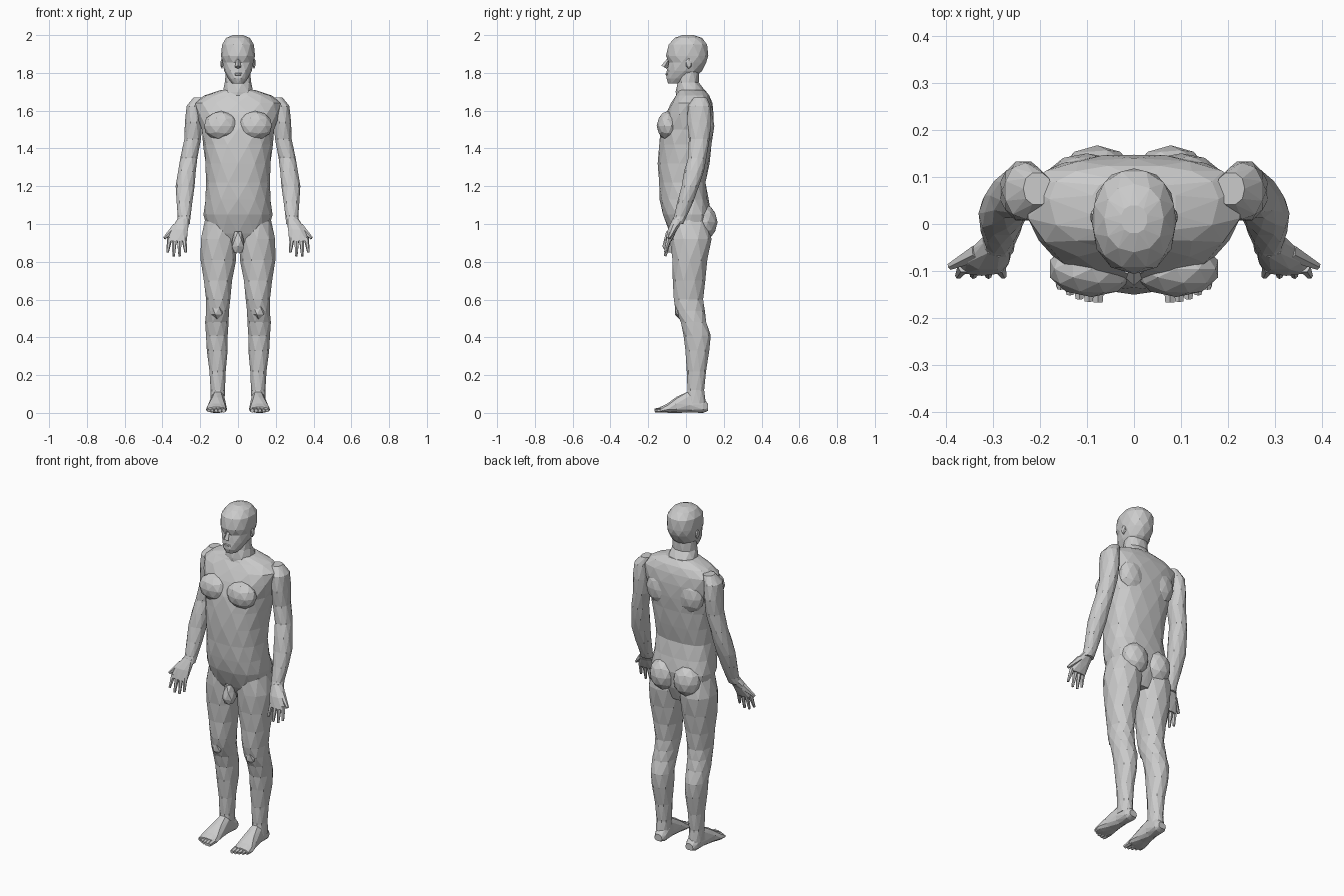
import bpy
import bmesh
from math import cos, sin, tau, copysign
from mathutils import Vector, Matrix

if "Cube" in bpy.data.objects:
    bpy.data.objects.remove(bpy.data.objects["Cube"], do_unlink=True)

UNIT = 0.01  # all measures below are in hundredths
SIDES = ((1, "left"), (-1, "right"))

grey = bpy.data.materials.new("plain grey")
grey.use_nodes = True
grey.diffuse_color = (0.6, 0.6, 0.6, 1)
grey.node_tree.nodes["Principled BSDF"].inputs["Base Color"].default_value = (0.6, 0.6, 0.6, 1)


def finish(bm, name):
    """Scale to model units, fix normals and link a flat shaded object."""
    bmesh.ops.scale(bm, vec=Vector((UNIT, UNIT, UNIT)), verts=bm.verts)
    bmesh.ops.recalc_face_normals(bm, faces=bm.faces)
    mesh = bpy.data.meshes.new(name)
    bm.to_mesh(mesh)
    bm.free()
    mesh.materials.append(grey)
    obj = bpy.data.objects.new(name, mesh)
    bpy.context.collection.objects.link(obj)
    return obj


def soften(value, power):
    return copysign(abs(value) ** power, value)


def loft(name, rings, sign=1, count=10, bias=0.5, power=0.9, along_y=False):
    """Skin rings of (position, x, half width, low, high) with staggered facets."""
    bm = bmesh.new()
    loops = []
    for k, (position, x, half, low, high) in enumerate(rings):
        middle = low + (high - low) * bias
        loop = []
        for i in range(count):
            angle = tau * (i + 0.5 * (k % 2)) / count
            across = sign * (x + half * soften(cos(angle), power))
            depth = soften(sin(angle), power)
            deep = middle + depth * ((high - middle) if depth > 0 else (middle - low))
            place = (across, position, deep) if along_y else (across, deep, position)
            loop.append(bm.verts.new(place))
        loops.append(loop)
    for k in range(len(loops) - 1):
        a, b = loops[k], loops[k + 1]
        for i in range(count):
            j = (i + 1) % count
            if k % 2 == 0:
                bm.faces.new((a[i], a[j], b[i]))
                bm.faces.new((b[i], a[j], b[j]))
            else:
                bm.faces.new((a[i], b[j], b[i]))
                bm.faces.new((a[i], a[j], b[j]))
    bm.faces.new(loops[0])
    bm.faces.new(loops[-1])
    return finish(bm, name)


def taper(name, start, end, thick, thin, sign=1, count=6):
    """Tapered rod between two points."""
    start, end = (Vector((sign * p[0], p[1], p[2])) for p in (start, end))
    span = end - start
    turn = span.to_track_quat("Z", "Y").to_matrix().to_4x4()
    bm = bmesh.new()
    bmesh.ops.create_cone(bm, cap_ends=True, segments=count, radius1=thick, radius2=thin,
                          depth=span.length,
                          matrix=Matrix.Translation((start + end) / 2) @ turn)
    return finish(bm, name)


def lump(name, centre, radii, sign=1, detail=2):
    """Faceted ellipsoid for a rounded muscle or feature."""
    bm = bmesh.new()
    bmesh.ops.create_icosphere(bm, subdivisions=detail, radius=1)
    bmesh.ops.scale(bm, vec=Vector(radii), verts=bm.verts)
    bmesh.ops.translate(bm, vec=Vector((sign * centre[0], centre[1], centre[2])), verts=bm.verts)
    return finish(bm, name)


# Torso from crotch to shoulder line
torso = [(87, 6, -4, 9), (95, 16, -8.5, 12), (105, 18.3, -12.5, 13.5), (113, 17.5, -14, 12),
         (122, 17, -14.5, 10.5), (132, 17.5, -15, 12.5), (142, 18.5, -14.5, 13.7),
         (150, 19.5, -13.5, 14.7), (158, 22, -11, 14.8), (164, 23, -8, 14),
         (168, 18, -5.5, 12.5), (171, 9, -4, 10)]
loft("torso", [(z, 0, half, f, b) for z, half, f, b in torso], count=14, bias=0.6, power=0.8)

# Neck
neck = [(164, 10, -5, 12), (170, 8.4, -5.5, 10.5), (175, 7, -4.6, 7), (182, 6.5, -4, 7)]
loft("neck", [(z, 0, half, f, b) for z, half, f, b in neck])

# Head with jaw, brow and crown
head = [(174.5, 3.2, -9.5, -1), (177, 5.2, -10.5, 4), (181, 7.3, -10.2, 8.5),
        (185.5, 8.4, -9.4, 11), (189, 9, -10.6, 11.8), (195, 8.7, -9.5, 11.5),
        (198.5, 6.3, -6, 8.5), (200, 2.8, -2, 4)]
loft("head", [(z, 0, half, f, b) for z, half, f, b in head], count=12)
taper("nose", (0, -9, 187.5), (0, -11.6, 183), 0.8, 1.7, count=4)
lump("lips", (0, -9.8, 179.3), (2.6, 1.2, 1), detail=1)

# Groin
loft("groin", [(85, 0, 2.4, -11, -5), (88, 0, 3.6, -12.5, -4), (92, 0, 3, -12, -4),
               (96, 0, 2, -10.5, -5)], count=6)

arm = [(167, 20.5, 3, 4, 11), (162.5, 23, 4.4, 1, 13), (154, 23.5, 4.6, 0.5, 13.6),
       (145, 24, 4.6, 1.5, 12.5), (135, 26, 4.5, 1, 11), (128, 27, 4.9, -1, 9.5),
       (120, 28, 5, -2.5, 7), (112, 28.3, 4.4, -4.5, 4), (104, 28.5, 3.4, -6.5, 0.5),
       (100, 29, 3.6, -8, -1.5)]
palm = [(103, 28.7, 3.2, -7, -1), (97, 31, 4.8, -9.8, -4.5), (91, 32.3, 5.2, -11, -7.5)]
leg = [(102, 9, 8.5, -8, 12), (92, 10.2, 9.9, -8.5, 13.5), (81, 10.4, 9.4, -7.6, 11.7),
       (70, 10.6, 7.8, -7, 10.2), (60, 10.5, 6.4, -6.8, 9.4), (54, 10.8, 6.3, -5.5, 10),
       (48, 11.2, 6.2, -3, 11), (41, 11.2, 6, -1.3, 13.1), (33, 11, 5.5, -0.6, 12.6),
       (22, 10.8, 4.5, 0.4, 10.6), (12, 10.7, 3.8, 0.6, 9.8), (5, 10.8, 3.8, 0, 10.5)]
foot = [(11.6, 10.2, 2.5, 1, 5), (9, 10.3, 3.7, 0, 8), (2, 10.6, 4, 0, 12),
        (-5, 11, 4.8, 0, 8.5), (-10, 11.4, 5.6, 0, 5), (-13.5, 11.5, 5.2, 0.3, 3.2)]

for sign, side in SIDES:
    # Chest, shoulder blade, buttock and ear
    lump(side + "_chest", (9, -9.5, 152), (9.3, 6, 7.8), sign)
    lump(side + "_shoulder_blade", (10, 10, 152), (8.5, 5, 10), sign)
    lump(side + "_buttock", (7.8, 9.5, 101), (8.3, 7.2, 9.5), sign)
    lump(side + "_ear", (8.5, 1.5, 185), (0.9, 1.8, 3), sign, detail=1)

    # Arm and palm
    loft(side + "_arm", arm, sign)
    loft(side + "_palm", palm, sign, count=8)

    # Fingers spread from the palm, thumb outward
    for i, length in enumerate((7, 9, 9, 7)):
        root = (28.6 + 2.5 * i, -9, 92.5)
        tip = (27.7 + 3.2 * i, -11, 92 - length)
        taper(f"{side}_finger_{i + 1}", root, tip, 1.4, 0.7, sign)
    taper(side + "_thumb", (33, -6, 98.5), (39, -9, 92.5), 2, 0.8, sign)

    # Leg, kneecap and foot
    loft(side + "_leg", leg, sign)
    lump(side + "_kneecap", (11, -3.5, 54), (3.6, 2.8, 4.5), sign, detail=1)
    loft(side + "_foot", foot, sign, bias=0.35, along_y=True)

    # Toes, big toe on the inside
    for i in range(5):
        x = 7.6 + 2 * i
        reach = -16.6 + 0.35 * i * i / 2
        taper(f"{side}_toe_{i + 1}", (x, -11.5, 1.7), (x, reach, 1.2),
              1.6 - 0.1 * i, 1.1 - 0.08 * i, sign)
